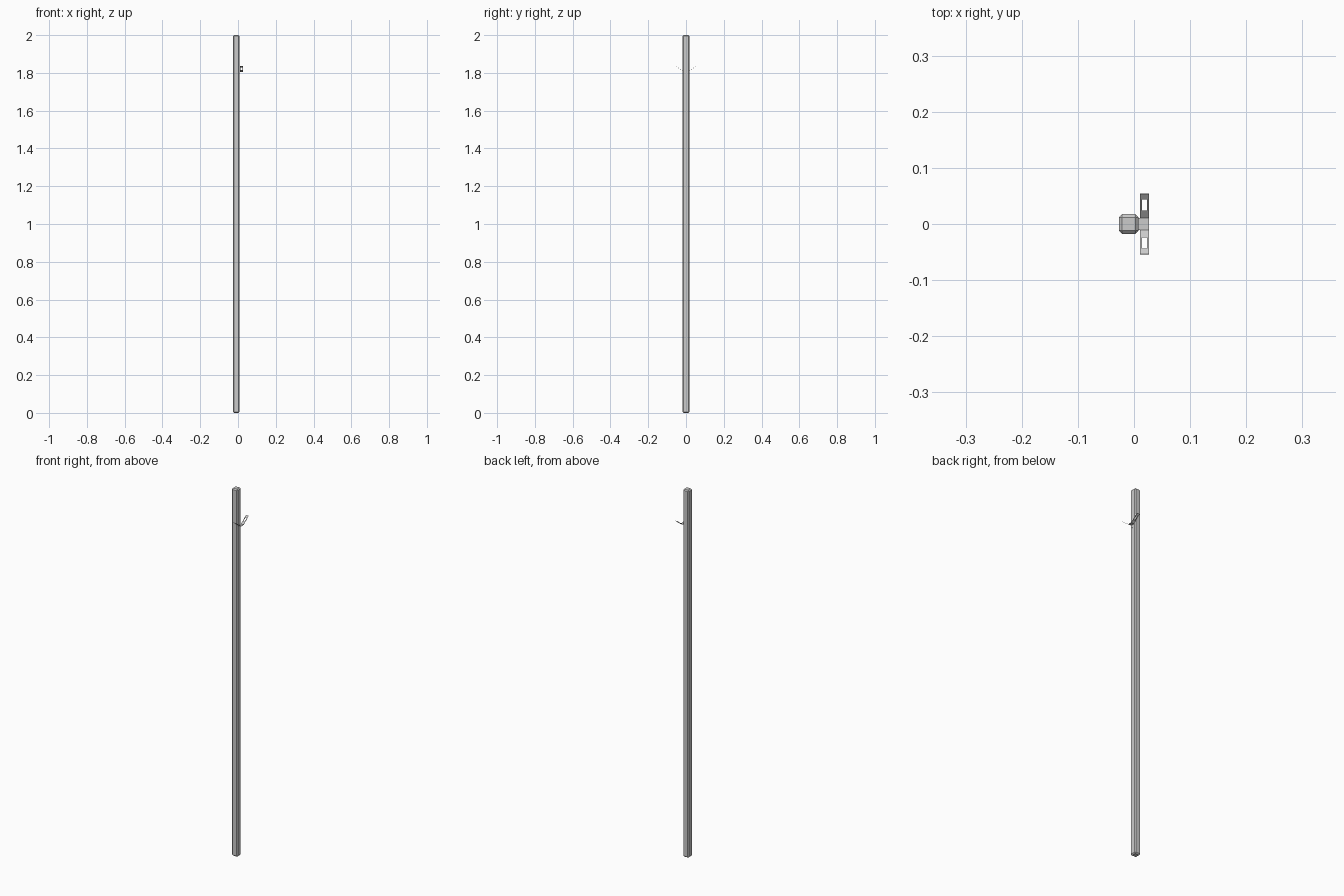
import bpy, bmesh

if "Cube" in bpy.data.objects:
    bpy.data.objects.remove(bpy.data.objects["Cube"])

def finish(name, bm):
    me = bpy.data.meshes.new(name)
    bmesh.ops.recalc_face_normals(bm, faces=bm.faces)
    bm.to_mesh(me)
    bm.free()
    ob = bpy.data.objects.new(name, me)
    bpy.context.scene.collection.objects.link(ob)
    return ob

# square post with chamfered edges
bm = bmesh.new()
bmesh.ops.create_cube(bm, size=1)
for v in bm.verts:
    v.co = (v.co.x * 0.035 - 0.0095, v.co.y * 0.035, v.co.z * 2 + 1)
post = finish("post", bm)
bev = post.modifiers.new("chamfer", 'BEVEL')
bev.width = 0.0055
bev.segments = 1

# bent sheet bracket
bm = bmesh.new()
X0, X1 = 0.0105, 0.0267       # strip edges
H0, H1 = 0.0145, 0.0232       # slot edges
Z0, Z1, YF, YT = 1.804, 1.837, 0.011, 0.054

def quad(*pts):
    bm.faces.new([bm.verts.new(p) for p in pts])

def arm_pt(x, y, s):
    return (x, s * y, Z0 + (y - YF) / (YT - YF) * (Z1 - Z0))

# flat middle, link to the post and mounting tab
xs = [0.008, X0, H0, H1, X1]
for a, b in zip(xs, xs[1:]):
    quad((a, -YF, Z0), (b, -YF, Z0), (b, YF, Z0), (a, YF, Z0))
quad((0.008, -YF, Z0), (0.008, YF, Z0), (0.008, YF, 1.788), (0.008, -YF, 1.788))

# raised arms, each a grid with the slot left open
ys = [YF, 0.024, 0.044, YT]
for s in (-1, 1):
    for i in range(3):
        for j in range(3):
            if i == 1 and j == 1:
                continue
            a, b, c, d = xs[i + 1], xs[i + 2], ys[j], ys[j + 1]
            quad(arm_pt(a, c, s), arm_pt(b, c, s), arm_pt(b, d, s), arm_pt(a, d, s))
bmesh.ops.remove_doubles(bm, verts=bm.verts, dist=1e-5)
bracket = finish("bracket", bm)
sol = bracket.modifiers.new("sheet", 'SOLIDIFY')
sol.thickness = 0.001
sol.offset = 0
